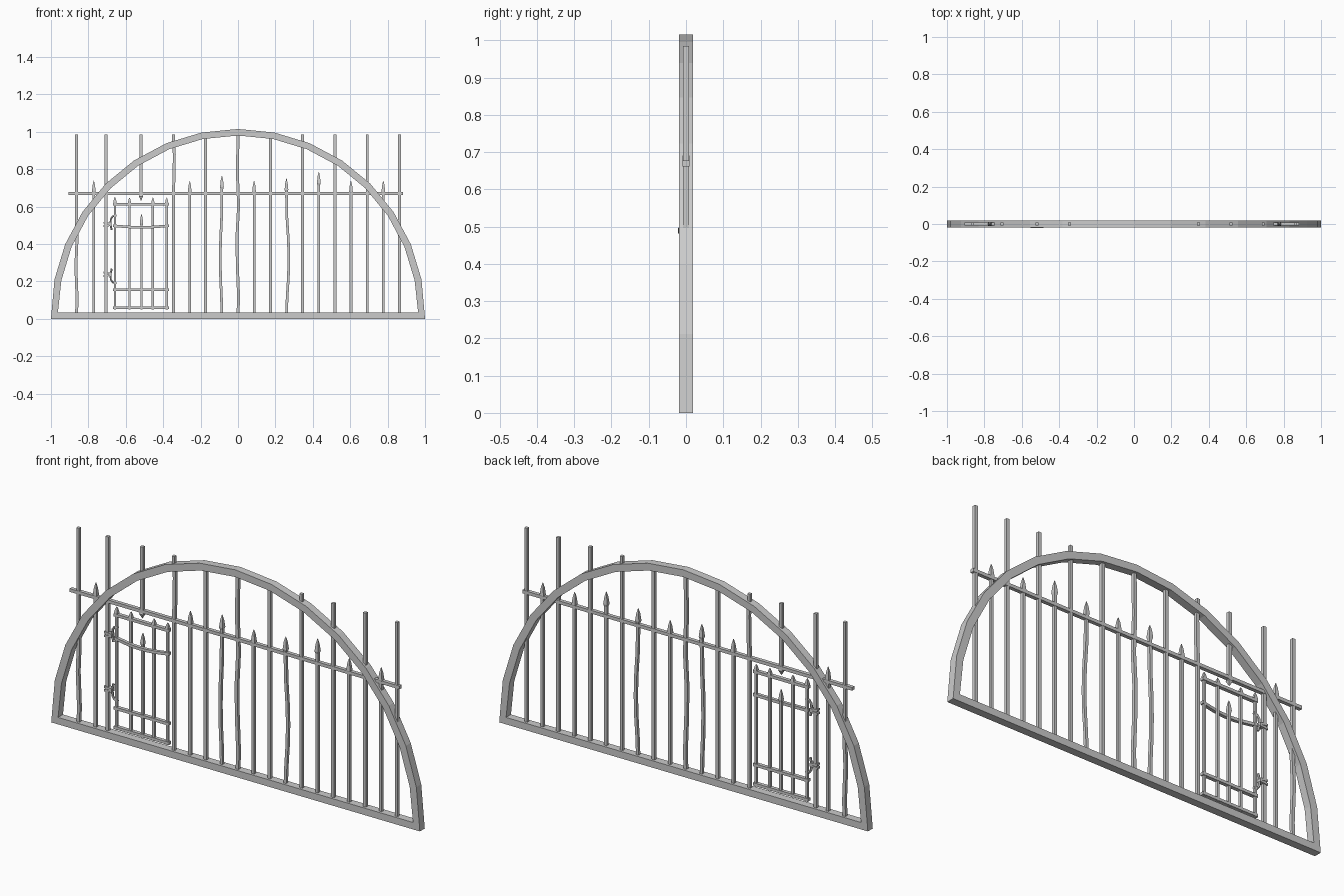
import bpy, bmesh, math

if "Cube" in bpy.data.objects:
    bpy.data.objects.remove(bpy.data.objects["Cube"])


def make_mesh(name, rings, closed=False):
    """Skin consecutive four-point rings into one flat-shaded mesh."""
    bm = bmesh.new()
    vs = [[bm.verts.new(p) for p in r] for r in rings]
    n = len(vs)
    for i in range(n if closed else n - 1):
        a, b = vs[i], vs[(i + 1) % n]
        for k in range(4):
            bm.faces.new((a[k], a[(k + 1) % 4], b[(k + 1) % 4], b[k]))
    if not closed:
        bm.faces.new(vs[0][::-1])
        bm.faces.new(vs[-1])
    bmesh.ops.recalc_face_normals(bm, faces=bm.faces)
    me = bpy.data.meshes.new(name)
    bm.to_mesh(me)
    bm.free()
    ob = bpy.data.objects.new(name, me)
    bpy.context.collection.objects.link(ob)
    return ob


SQUARE = ((-1, -1), (1, -1), (1, 1), (-1, 1))


def upright(name, stations):
    """Vertical bar from (x, z, half width) stations."""
    return make_mesh(name, [[(x + a * h, b * h, z) for a, b in SQUARE]
                            for x, z, h in stations])


def rail(name, stations, hy, hz):
    """Horizontal bar from (x, y, z) stations."""
    return make_mesh(name, [[(x, y + a * hy, z + b * hz) for a, b in SQUARE]
                            for x, y, z in stations])


def spike(x, tip, h, length=0.06):
    return [(x, tip - length - 0.012, h), (x, tip - length, h * 1.45),
            (x, tip - length * 0.4, h * 0.9), (x, tip, 0.0008)]


def rod(name, pts, r):
    """Bent rod with a low-sided section."""
    cu = bpy.data.curves.new(name, 'CURVE')
    cu.dimensions = '3D'
    cu.bevel_depth, cu.bevel_resolution, cu.use_fill_caps = r, 1, True
    sp = cu.splines.new('POLY')
    sp.points.add(len(pts) - 1)
    for p, c in zip(sp.points, pts):
        p.co = (*c, 1)
        p.radius = 1
    sp.use_smooth = False
    ob = bpy.data.objects.new(name, cu)
    bpy.context.collection.objects.link(ob)


# Half-round outer frame with mitred corners
W, D, ZC = 0.037, 0.019, 0.017
rings = []
for i in range(17):
    t = math.pi * i / 16
    c, s = math.cos(t), math.sin(t)
    end = i in (0, 16)
    ro, ri = 1.0, 1.0 - W
    zo = 0.0 if end else ZC + 0.998 * s
    zi = 0.034 if end else ZC + ri * s
    rings.append([(ro * c, -D, zo), (ro * c, D, zo), (ri * c, D, zi), (ri * c, -D, zi)])
make_mesh("arch_frame", rings, closed=True)

# Main cross rail
rail("cross_rail", [(-0.907, 0, 0.669), (0.882, 0, 0.669)], 0.009, 0.008)

# Tall bars, some slightly bent: index -> {z: x offset}
H = 0.0078
bends = {-5: {0.1: 0.004, 0.28: -0.003, 0.42: 0.003, 0.55: 0},
         -2: {0.66: 0, 0.78: 0.004, 0.88: 0.005, 0.95: 0},
         0: {0.12: 0.003, 0.3: -0.004, 0.45: -0.005, 0.6: 0.003, 0.78: -0.003}}
for i in range(-5, 6):
    x = i * 0.1728
    if i == -3:
        # bar cut short above the gate, ending in a downward point
        upright("cut_bar", [(x, 0.632, 0.0008), (x, 0.655, 0.011),
                            (x, 0.665, H), (x, 0.985, H)])
        continue
    if i == -4:
        x = -0.706
    mid = [(x + dx, z, H) for z, dx in bends.get(i, {}).items()]
    upright("tall_bar", [(x, 0.02, H)] + mid + [(x, 0.985, H)])

# Short spiked bars: (x, tip height, bend)
short = [(-0.771, 0.74, 0), (-0.258, 0.738, 0), (-0.086, 0.765, -0.009),
         (0.086, 0.738, 0), (0.259, 0.75, 0.013), (0.432, 0.786, 0),
         (0.604, 0.738, 0), (0.777, 0.738, 0)]
for x, tip, b in short:
    mid = [(x + b * k, z, 0.007) for z, k in
           ((0.12, 0.3), (0.22, 0.8), (0.32, 1), (0.42, 0.8), (0.54, 0.2))] if b else []
    upright("spiked_bar", [(x, 0.02, 0.007)] + mid + spike(x, tip, 0.007))

# Small gate: straight rails and one sagging, dented rail
L, R = -0.668, -0.369
for z in (0.06, 0.155, 0.612):
    rail("gate_rail", [(L, 0, z), (R, 0, z)], 0.009, 0.007)
n = 8
rail("gate_bent_rail",
     [(L + (R - L) * k / n, -0.013 * math.sin(math.pi * k / n),
       0.498 - 0.009 * math.sin(math.pi * k / n)) for k in range(n + 1)], 0.008, 0.007)

# Small gate: pointed bars
for x, tip in ((-0.658, 0.652), (-0.58, 0.648), (-0.516, 0.561),
               (-0.455, 0.648), (-0.381, 0.648)):
    upright("gate_bar", [(x, 0.05, 0.0062)] + spike(x, tip, 0.0062, 0.03 if tip > 0.6 else 0.05))

# Hinges: hooked strap plus a pair of pins wrapping the post
for zc, d in ((0.505, 1), (0.238, -1)):
    rod("hinge_strap", [(-0.675, 0, zc - d * 0.03), (-0.682, 0, zc),
                        (-0.68, 0, zc + d * 0.028), (-0.67, 0, zc + d * 0.043),
                        (-0.65, 0, zc + d * 0.047)], 0.006)
    for o in (-0.009, 0.009):
        rail("hinge_pin", [(-0.72, 0, zc + o), (-0.678, 0, zc + o * 0.4)], 0.011, 0.005)
